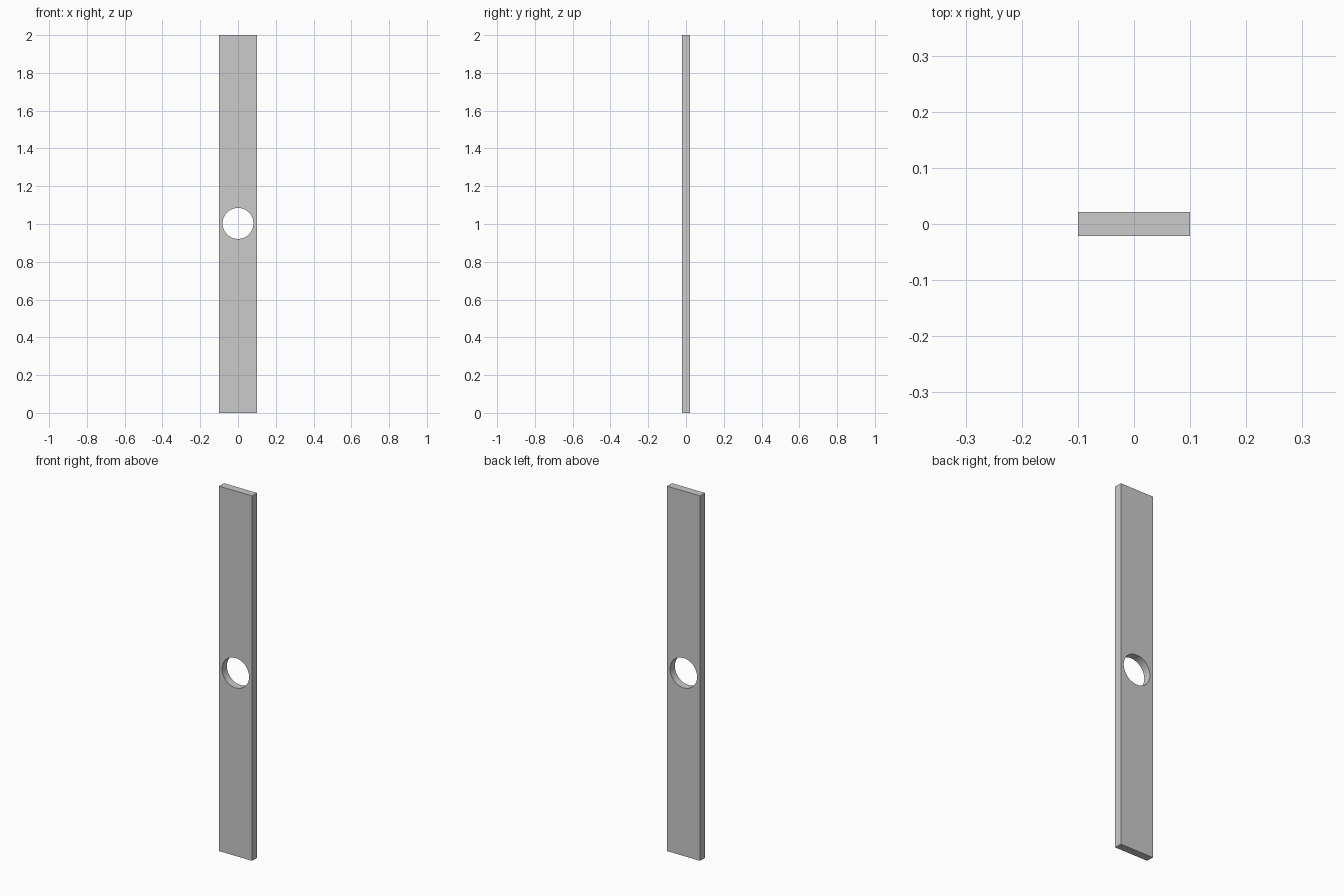
import bpy
from math import pi

if "Cube" in bpy.data.objects:
    bpy.data.objects.remove(bpy.data.objects["Cube"])

WIDTH, DEPTH, HEIGHT = 0.2, 0.042, 2.0
HOLE_RADIUS, HOLE_Z = 0.082, 1.003

# Flat upright bar
bpy.ops.mesh.primitive_cube_add(size=1, location=(0, 0, HEIGHT / 2))
bar = bpy.context.object
bar.name = "flat_bar"
bar.scale = (WIDTH, DEPTH, HEIGHT)
bpy.ops.object.transform_apply(location=False, rotation=False, scale=True)

# Round hole through the middle, front to back
bpy.ops.mesh.primitive_cylinder_add(vertices=64, radius=HOLE_RADIUS, depth=DEPTH * 4,
                                    location=(0, 0, HOLE_Z), rotation=(pi / 2, 0, 0))
cutter = bpy.context.object
cutter.name = "hole_cutter"
cutter.hide_render = True

cut = bar.modifiers.new("hole", 'BOOLEAN')
cut.operation = 'DIFFERENCE'
cut.solver = 'EXACT'
cut.object = cutter

bpy.ops.object.select_all(action='DESELECT')
bar.select_set(True)
bpy.context.view_layer.objects.active = bar
bpy.ops.object.modifier_apply(modifier=cut.name)
bpy.data.objects.remove(cutter)

# Smooth hole wall, crisp edges
bpy.ops.object.shade_smooth_by_angle(angle=pi / 6)
